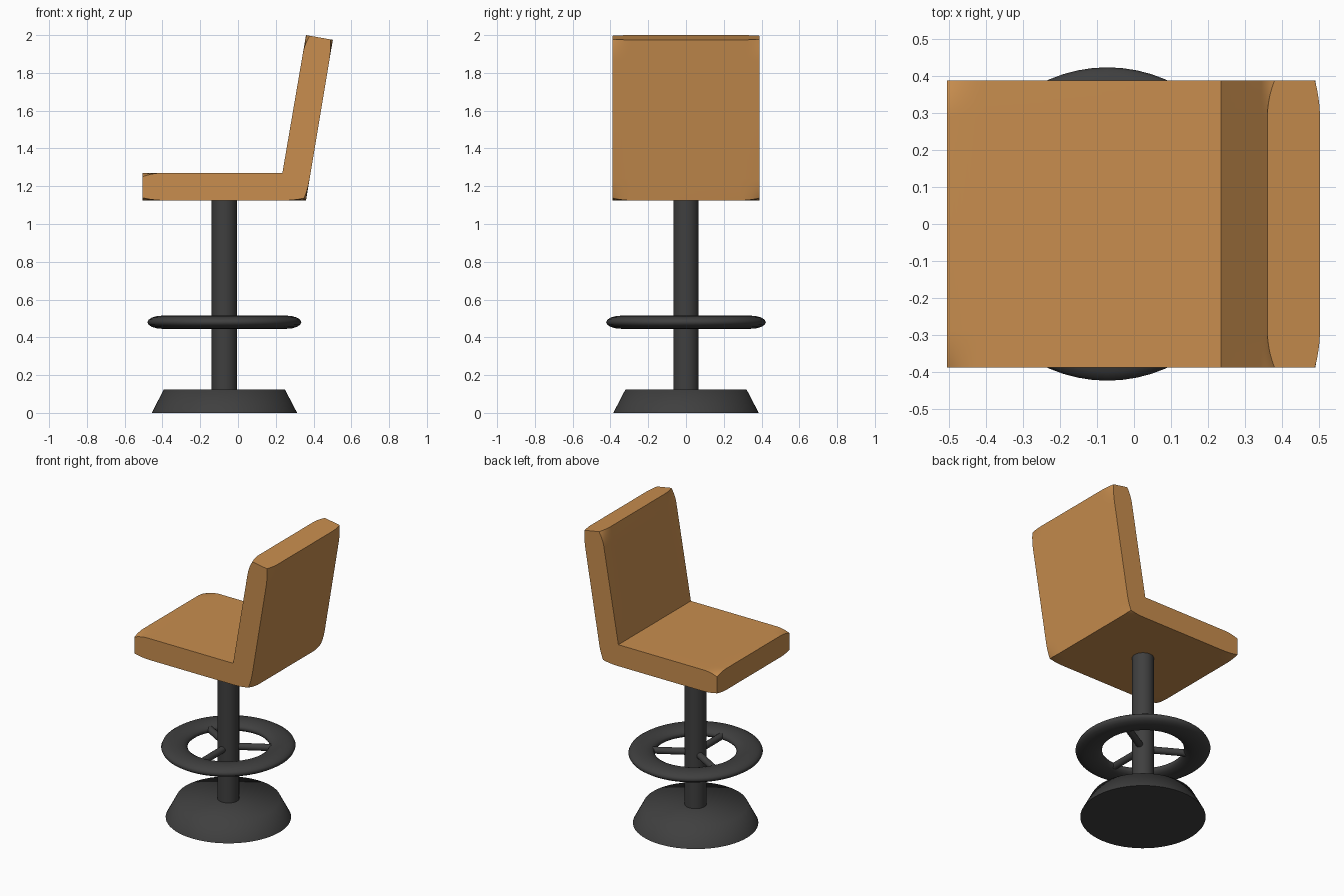
import bpy, bmesh, math
from mathutils import Vector

if "Cube" in bpy.data.objects:
    bpy.data.objects.remove(bpy.data.objects["Cube"])

CX = -0.072  # axis of the pedestal


def material(name, rgb):
    m = bpy.data.materials.new(name)
    m.diffuse_color = (*rgb, 1)
    m.use_nodes = True
    m.node_tree.nodes["Principled BSDF"].inputs["Base Color"].default_value = m.diffuse_color
    return m


TAN = material("tan leather", (0.58, 0.27, 0.077))
DARK = material("dark metal", (0.05, 0.05, 0.05))


def make(name, bm, mat, angle=35):
    bmesh.ops.recalc_face_normals(bm, faces=bm.faces)
    me = bpy.data.meshes.new(name)
    bm.to_mesh(me)
    bm.free()
    ob = bpy.data.objects.new(name, me)
    bpy.context.collection.objects.link(ob)
    me.materials.append(mat)
    bpy.ops.object.select_all(action='DESELECT')
    ob.select_set(True)
    bpy.context.view_layer.objects.active = ob
    bpy.ops.object.shade_smooth_by_angle(angle=math.radians(angle))
    return ob


def lathe(name, profile, closed=False, segs=64, sx=1.0, angle=35):
    """Spin (radius, z) points around the pedestal axis."""
    bm = bmesh.new()
    rings = []
    for i in range(segs):
        a = 2 * math.pi * i / segs
        rings.append([bm.verts.new((CX + sx * r * math.cos(a), r * math.sin(a), z)) for r, z in profile])
    n = len(profile)
    for i in range(segs):
        p, q = rings[i], rings[(i + 1) % segs]
        for j in range(n if closed else n - 1):
            k = (j + 1) % n
            bm.faces.new((p[j], q[j], q[k], p[k]))
    if not closed:
        bm.faces.new([r[0] for r in rings])
        bm.faces.new([r[-1] for r in rings])
    return make(name, bm, DARK, angle)


# Round foot, column and oval-section foot ring
lathe("base", [(0.385, 0), (0.32, 0.125)], angle=70)
lathe("column", [(0.067, 0.1), (0.067, 1.15)], segs=40)
section = [(0.340 + 0.083 * math.cos(t * math.pi / 8), 0.48 + 0.035 * math.sin(t * math.pi / 8)) for t in range(16)]
lathe("foot_ring", section, closed=True, sx=0.963, angle=60)

# Three spokes joining the ring to the column
for i, deg in enumerate((30, 150, 270)):
    a = math.radians(deg)
    d = Vector((math.cos(a), math.sin(a), 0))
    bm = bmesh.new()
    bmesh.ops.create_cone(bm, cap_ends=True, segments=16, radius1=0.022, radius2=0.022, depth=0.28)
    bmesh.ops.rotate(bm, verts=bm.verts, matrix=Vector((0, 0, 1)).rotation_difference(d).to_matrix())
    bmesh.ops.translate(bm, verts=bm.verts, vec=Vector((CX, 0, 0.48)) + d * 0.17)
    make(f"spoke_{i + 1}", bm, DARK)

# L-shaped padded seat and back, thinned towards its corners
HALF, SOFT = 0.388, 0.10
STEPS = [0, 0.12, 0.25, 0.4, 0.6, 0.8, 1]
ease = [SOFT * s for s in STEPS]
ys = [-HALF + e for e in ease] + [HALF - e for e in reversed(ease)]


def near(dist):
    return max(0.0, 1 - dist / SOFT) ** 2


def stations(a_in, a_out, b_in, b_out):
    a_in, a_out, b_in, b_out = map(Vector, (a_in, a_out, b_in, b_out))
    length = (b_in - a_in).length
    ts = [e / length for e in ease] + [1 - e / length for e in reversed(ease)]
    return [(a_in.lerp(b_in, t), a_out.lerp(b_out, t), t * length, (1 - t) * length) for t in ts]


bend_in, bend_out = (0.235, 1.27), (0.36, 1.125)
rows = [(i, o, s, e) for i, o, s, e in stations((-0.505, 1.27), (-0.505, 1.125), bend_in, bend_out)]
back = [(i, o, e, s) for i, o, s, e in stations(bend_in, bend_out, (0.36, 2.0), (0.502, 1.975))]
rows += back[1:]

bm = bmesh.new()
inner, outer = [], []
for i, o, tip, bend in rows:
    across = (o - i).normalized()
    ri, ro = [], []
    for y in ys:
        v = near(HALF - abs(y))
        pi = i + across * 0.02 * near(tip) * v
        po = o - across * v * (0.014 * near(tip) + 0.016 * near(bend))
        ri.append(bm.verts.new((pi.x, y, pi.y)))
        ro.append(bm.verts.new((po.x, y, po.y)))
    inner.append(ri)
    outer.append(ro)
nr, ny = len(rows), len(ys)
for r in range(nr - 1):
    for g in (inner, outer):
        for c in range(ny - 1):
            bm.faces.new((g[r][c], g[r][c + 1], g[r + 1][c + 1], g[r + 1][c]))
    for c in (0, ny - 1):
        bm.faces.new((inner[r][c], inner[r + 1][c], outer[r + 1][c], outer[r][c]))
for r in (0, nr - 1):
    for c in range(ny - 1):
        bm.faces.new((inner[r][c], inner[r][c + 1], outer[r][c + 1], outer[r][c]))
make("seat_and_back", bm, TAN)
